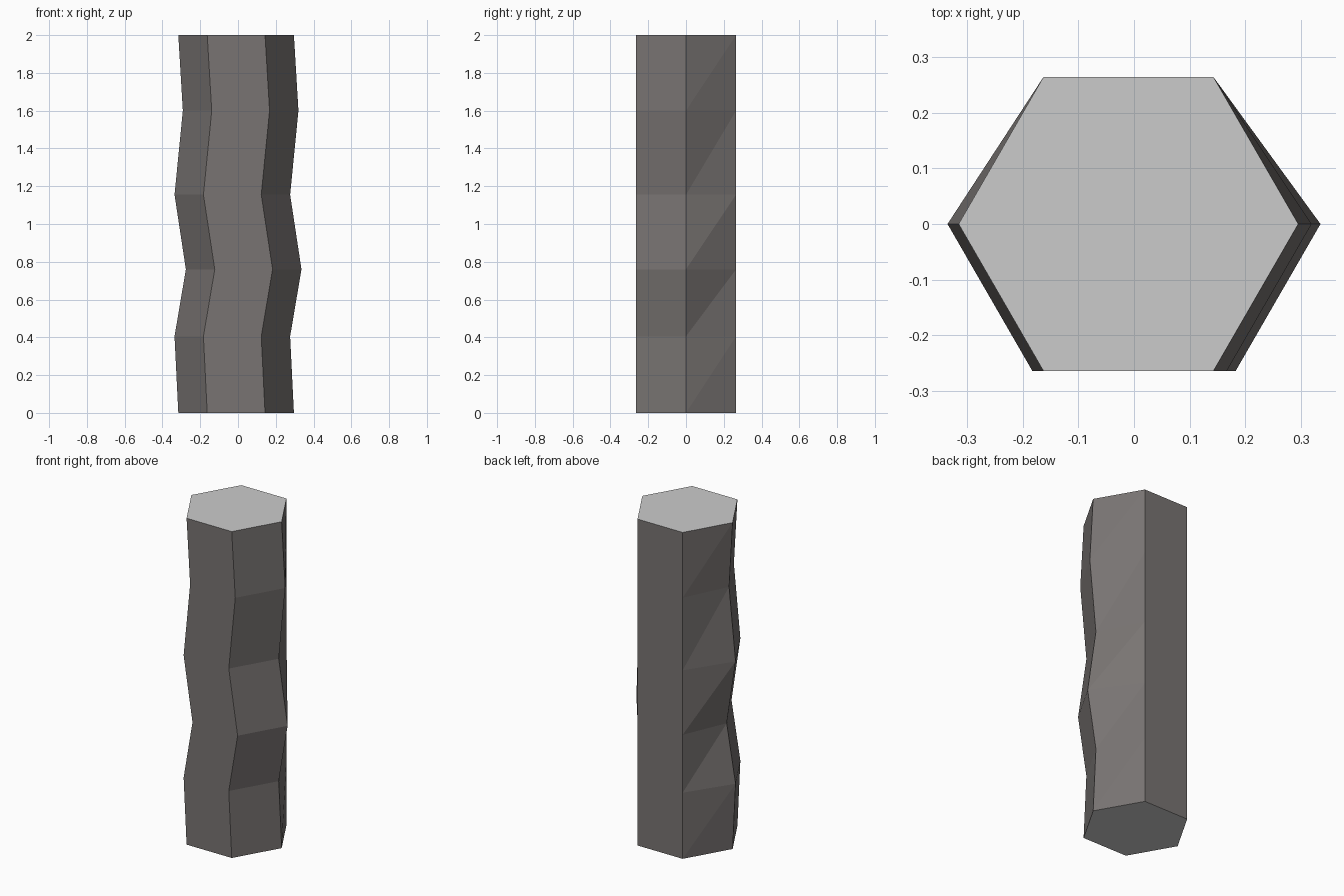
import bpy, bmesh, math

if "Cube" in bpy.data.objects:
    bpy.data.objects.remove(bpy.data.objects["Cube"])

R = 0.306
BASE = -0.01
# height and sideways shift of each hexagonal ring
RINGS = [(0, -0.01), (0.405, -0.03), (0.76, 0.03),
         (1.155, -0.03), (1.6, 0.014), (2, -0.01)]

bm = bmesh.new()

# Hexagonal rings; the two back corners stay in a straight line
rings = []
for z, shift in RINGS:
    ring = []
    for i in range(6):
        a = math.radians(60 * i)
        cx = BASE if i in (1, 2) else shift
        ring.append(bm.verts.new((cx + R * math.cos(a), R * math.sin(a), z)))
    rings.append(ring)

# Dark side walls; the twisted back-side walls are split along a diagonal
for lo, hi in zip(rings, rings[1:]):
    for i in range(6):
        j = (i + 1) % 6
        if i in (0, 2):
            bm.faces.new((lo[i], lo[j], hi[j]))
            bm.faces.new((lo[i], hi[j], hi[i]))
        else:
            bm.faces.new((lo[i], lo[j], hi[j], hi[i]))

# Plain grey end caps
for cap in (rings[0][::-1], rings[-1]):
    bm.faces.new(cap).material_index = 1
bmesh.ops.recalc_face_normals(bm, faces=bm.faces[:])

mesh = bpy.data.meshes.new("zigzag_column")
bm.to_mesh(mesh)
bm.free()

# Dark wall colour and grey cap colour
for name, colour in (("dark_wall", (0.19, 0.175, 0.17, 1)),
                     ("grey_cap", (0.8, 0.8, 0.8, 1))):
    mat = bpy.data.materials.new(name)
    mat.diffuse_color = colour
    mat.use_nodes = True
    mat.node_tree.nodes["Principled BSDF"].inputs["Base Color"].default_value = mat.diffuse_color
    mesh.materials.append(mat)

bpy.context.collection.objects.link(bpy.data.objects.new("zigzag_column", mesh))
